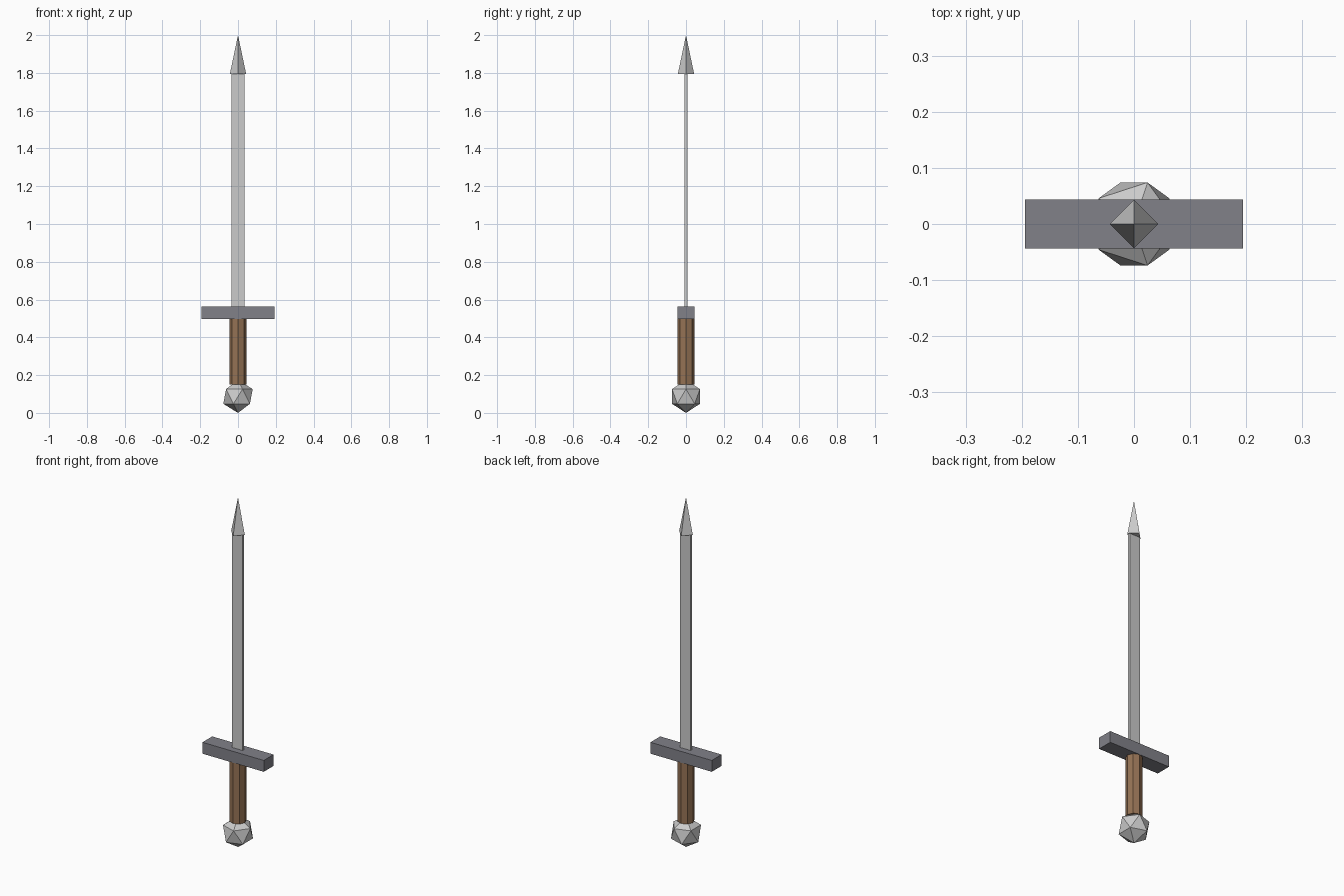
import bpy

if "Cube" in bpy.data.objects:
    bpy.data.objects.remove(bpy.data.objects["Cube"])


def material(name, color):
    mat = bpy.data.materials.new(name)
    mat.diffuse_color = (*color, 1)
    mat.use_nodes = True
    mat.node_tree.nodes["Principled BSDF"].inputs["Base Color"].default_value = mat.diffuse_color
    return mat


def finish(name, mat=None):
    obj = bpy.context.object
    obj.name = name
    if mat:
        obj.data.materials.append(mat)
    return obj


def box(name, width, depth, bottom, top, mat=None):
    bpy.ops.mesh.primitive_cube_add(size=1, location=(0, 0, (bottom + top) / 2))
    bpy.context.object.scale = (width, depth, top - bottom)
    bpy.ops.object.transform_apply(location=False, rotation=False, scale=True)
    return finish(name, mat)


wood = material("wood", (0.30, 0.17, 0.09))
dark_steel = material("dark_steel", (0.22, 0.22, 0.25))

# Faceted pommel
bpy.ops.mesh.primitive_ico_sphere_add(subdivisions=1, radius=0.087, location=(0, 0, 0.087))
finish("pommel")

# Eight-sided grip
bpy.ops.mesh.primitive_cylinder_add(vertices=8, radius=0.044, depth=0.35, location=(0, 0, 0.325))
finish("grip", wood)

# Crossguard and flat blade
box("crossguard", 0.388, 0.088, 0.498, 0.563, dark_steel)
box("blade", 0.068, 0.015, 0.563, 1.796)

# Four-sided blade tip, corners on the axes
bpy.ops.mesh.primitive_cone_add(vertices=4, radius1=0.043, radius2=0, depth=0.205,
                                location=(0, 0, 1.8975))
finish("blade_tip")
